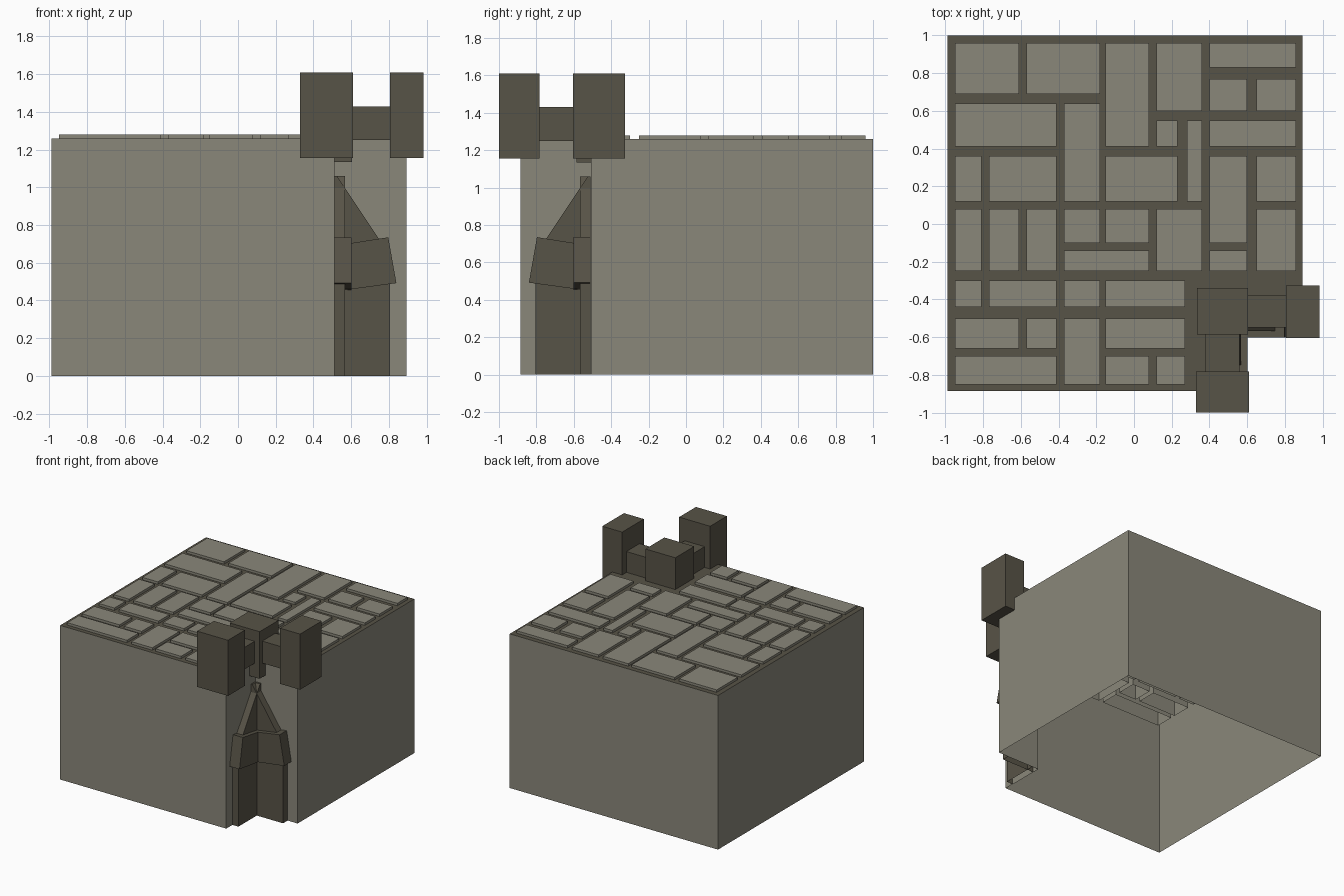
import bpy, bmesh
from mathutils import Vector

if "Cube" in bpy.data.objects:
    bpy.data.objects.remove(bpy.data.objects["Cube"])


def material(name, color):
    m = bpy.data.materials.new(name)
    m.diffuse_color = (*color, 1)
    m.use_nodes = True
    m.node_tree.nodes["Principled BSDF"].inputs["Base Color"].default_value = m.diffuse_color
    return m


LIGHT = material("light_stone", (0.255, 0.245, 0.195))
DARK = material("dark_stone", (0.097, 0.087, 0.063))


def finish(name, bm, mats):
    bmesh.ops.recalc_face_normals(bm, faces=bm.faces)
    mesh = bpy.data.meshes.new(name)
    bm.to_mesh(mesh)
    bm.free()
    for m in mats:
        mesh.materials.append(m)
    ob = bpy.data.objects.new(name, mesh)
    bpy.context.collection.objects.link(ob)
    return ob


def add_prism(bm, outline, offset, open_bottom=False):
    """Extrude a flat 3D outline by an offset; optionally drop its underside."""
    face = bm.faces.new([bm.verts.new(p) for p in outline])
    ext = bmesh.ops.extrude_face_region(bm, geom=[face], use_keep_orig=True)
    new = [v for v in ext["geom"] if isinstance(v, bmesh.types.BMVert)]
    bmesh.ops.translate(bm, verts=new, vec=Vector(offset))
    bmesh.ops.recalc_face_normals(bm, faces=bm.faces)
    if open_bottom:
        low = min(p[2] for p in outline)
        under = [f for f in bm.faces if all(abs(v.co.z - low) < 1e-4 for v in f.verts)]
        bmesh.ops.delete(bm, geom=under, context='FACES_ONLY')


def add_box(bm, x0, x1, y0, y1, z0, z1, open_bottom=False):
    add_prism(bm, [(x0, y0, z0), (x1, y0, z0), (x1, y1, z0), (x0, y1, z0)],
              (0, 0, z1 - z0), open_bottom)


# Main block: square plan with a notched front right corner, open underneath,
# and a dark mortar bed on top
bm = bmesh.new()
plan = [(-0.99, -0.885), (0.513, -0.885), (0.513, -0.508),
        (0.895, -0.508), (0.895, 1.0), (-0.99, 1.0)]
add_prism(bm, [(x, y, 0) for x, y in plan], (0, 0, 1.26), True)
for f in bm.faces:
    f.material_index = 1 if min(v.co.z for v in f.verts) > 1.2 else 0
finish("main_block", bm, [LIGHT, DARK])

# Paving slabs: for each y range, the x ranges of its slabs
PAVING = {
    (0.69, 0.96): [(-0.95, -0.61), (-0.57, -0.18)],
    (0.41, 0.96): [(-0.15, 0.08)],
    (0.60, 0.96): [(0.12, 0.36)],
    (0.83, 0.96): [(0.40, 0.86)],
    (0.60, 0.77): [(0.40, 0.60), (0.65, 0.86)],
    (0.41, 0.55): [(0.12, 0.23), (0.40, 0.86)],
    (0.41, 0.64): [(-0.95, -0.41)],
    (0.12, 0.64): [(-0.37, -0.18)],
    (0.12, 0.55): [(0.28, 0.36)],
    (0.12, 0.36): [(-0.95, -0.81), (-0.77, -0.41), (-0.15, 0.23), (0.65, 0.86)],
    (-0.10, 0.36): [(0.40, 0.60)],
    (-0.25, 0.08): [(-0.95, -0.81), (-0.77, -0.61), (-0.57, -0.41),
                    (0.12, 0.36), (0.65, 0.86)],
    (-0.10, 0.08): [(-0.37, -0.18), (-0.15, 0.08)],
    (-0.25, -0.14): [(-0.37, 0.08), (0.40, 0.60)],
    (-0.44, -0.30): [(-0.95, -0.81), (-0.77, -0.41), (-0.37, -0.18), (-0.15, 0.27)],
    (-0.66, -0.50): [(-0.95, -0.61), (-0.57, -0.41), (-0.15, 0.27)],
    (-0.85, -0.50): [(-0.37, -0.18)],
    (-0.85, -0.70): [(-0.95, -0.41), (-0.15, 0.08), (0.12, 0.27)],
}
bm = bmesh.new()
for (y0, y1), spans in PAVING.items():
    for x0, x1 in spans:
        add_box(bm, x0, x1, y0, y1, 1.07, 1.28)
under = [f for f in bm.faces if max(v.co.z for v in f.verts) < 1.1]
bmesh.ops.delete(bm, geom=under, context='FACES_ONLY')
finish("paving_slabs", bm, [LIGHT])

# Battlement boxes round the notch
for name, dims in {
    "front_merlon": (0.33, 0.61, -1.0, -0.783, 1.155, 1.61),
    "side_merlon": (0.805, 0.985, -0.605, -0.325, 1.155, 1.61),
    "corner_merlon": (0.335, 0.605, -0.585, -0.34, 1.135, 1.52),
    "front_parapet": (0.38, 0.56, -0.783, -0.585, 1.25, 1.43),
    "side_parapet": (0.605, 0.805, -0.55, -0.38, 1.25, 1.43),
}.items():
    bm = bmesh.new()
    add_box(bm, *dims)
    finish(name, bm, [DARK])

# Buttress fins in the notch: one along each wall, mirrored over the diagonal
FIN = [(0.51, 0), (0.805, 0), (0.805, 0.65), (0.745, 0.73), (0.525, 1.06), (0.51, 1.06)]
CAP = [(0.51, 0.447), (0.84, 0.492), (0.797, 0.735), (0.51, 0.69)]
for part, profile, depth in (("fin", FIN, 0.057), ("cap", CAP, 0.092)):
    for side in ("side", "front"):
        bm = bmesh.new()
        add_prism(bm, [(x, -0.51, z) for x, z in profile], (0, -depth, 0), part == "fin")
        if side == "front":
            for v in bm.verts:
                v.co.x, v.co.y = -v.co.y, -v.co.x
        finish(f"{side}_buttress_{part}", bm, [DARK])
